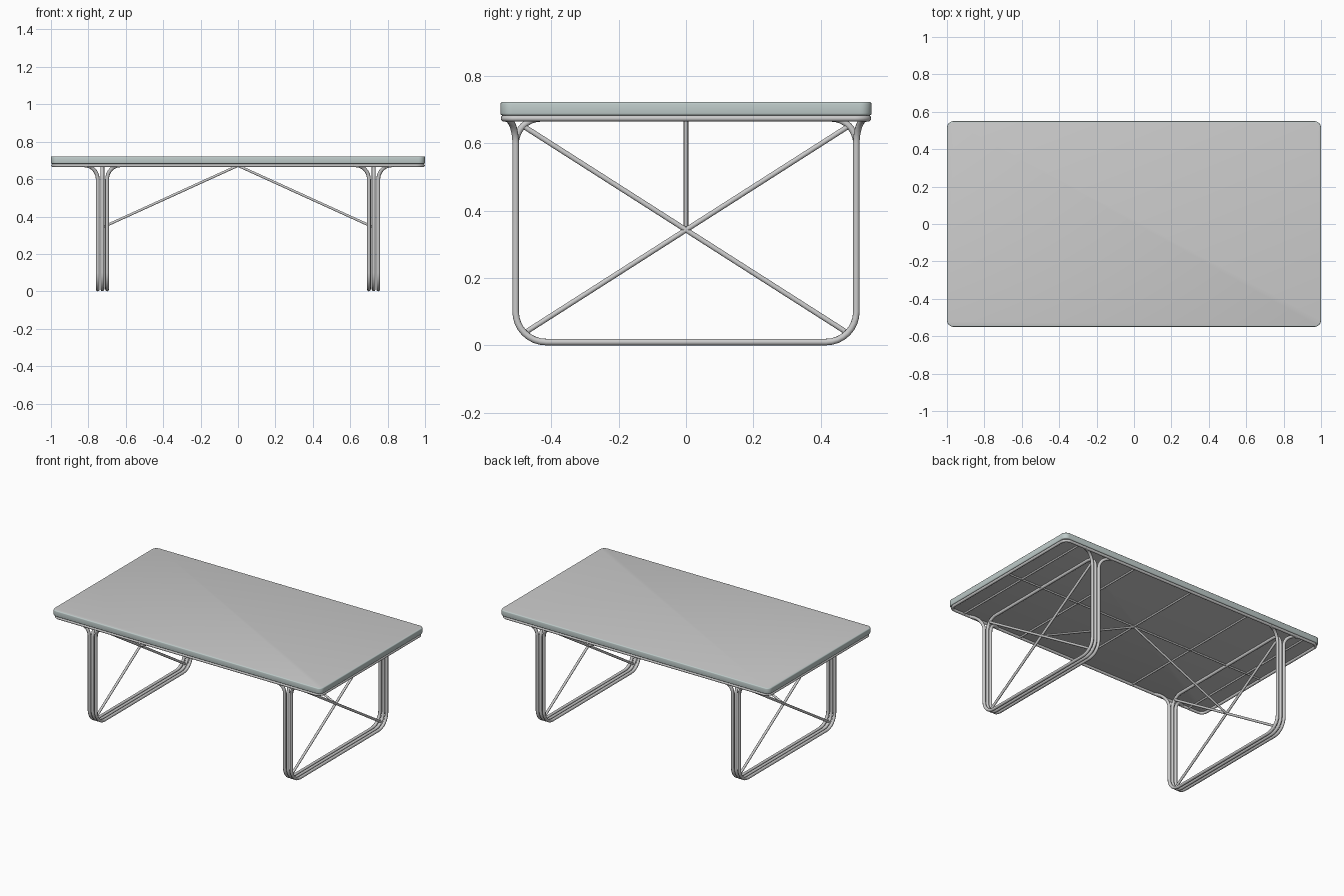
import bpy, bmesh, math
from mathutils import Vector

if "Cube" in bpy.data.objects:
    bpy.data.objects.remove(bpy.data.objects["Cube"])


def fillet(points, radii, closed=False, steps=8):
    """Round the corners of a polyline; radii is the trim length per corner."""
    pts = [Vector(p) for p in points]
    n = len(pts)
    out = []
    for i, p in enumerate(pts):
        r = radii[i]
        if r == 0 or (not closed and i in (0, n - 1)):
            out.append(p)
            continue
        d0 = (pts[i - 1] - p).normalized()
        d1 = (pts[(i + 1) % n] - p).normalized()
        half = d0.angle(d1) / 2
        bis = (d0 + d1).normalized()
        centre = p + bis * (r / math.cos(half))
        a, b = p + d0 * r - centre, p + d1 * r - centre
        total = a.angle(b)
        for k in range(steps + 1):
            t = k / steps
            v = (a * math.sin((1 - t) * total) + b * math.sin(t * total)) / math.sin(total)
            out.append(centre + v)
    return out


def tube(name, points, radius, closed=False):
    cu = bpy.data.curves.new(name, 'CURVE')
    cu.dimensions = '3D'
    cu.bevel_depth = radius
    cu.bevel_resolution = 3
    cu.use_fill_caps = True
    sp = cu.splines.new('POLY')
    sp.points.add(len(points) - 1)
    for q, p in zip(sp.points, points):
        q.co = (*p, 1)
    sp.use_cyclic_u = closed
    sp.use_smooth = True
    ob = bpy.data.objects.new(name, cu)
    bpy.context.collection.objects.link(ob)
    return ob


# Table top: rounded slab with grey faces and a green glass edge
bm = bmesh.new()
bmesh.ops.create_cube(bm, size=1)
bmesh.ops.scale(bm, vec=(2.0, 1.1, 0.04), verts=bm.verts)
bmesh.ops.translate(bm, vec=(0, 0, 0.702), verts=bm.verts)
upright = [e for e in bm.edges if abs(e.verts[0].co.z - e.verts[1].co.z) > 0.01]
bmesh.ops.bevel(bm, geom=upright, offset=0.035, segments=6, profile=0.5, affect='EDGES')
rims = [e for e in bm.edges if abs(e.verts[0].co.z - e.verts[1].co.z) < 0.001]
bmesh.ops.bevel(bm, geom=rims, offset=0.006, segments=3, profile=0.5, affect='EDGES')
bm.normal_update()
for f in bm.faces:
    f.material_index = 0 if abs(f.normal.z) > 0.99 else 1
me = bpy.data.meshes.new("table_top")
bm.to_mesh(me)
bm.free()
top = bpy.data.objects.new("table_top", me)
bpy.context.collection.objects.link(top)
for name, col in (("top_grey", (0.8, 0.8, 0.8, 1)), ("glass_edge", (0.52, 0.60, 0.59, 1))):
    m = bpy.data.materials.new(name)
    m.diffuse_color = col
    m.use_nodes = True
    m.node_tree.nodes["Principled BSDF"].inputs["Base Color"].default_value = m.diffuse_color
    me.materials.append(m)
bpy.context.view_layer.objects.active = top
top.select_set(True)
bpy.ops.object.shade_smooth_by_angle(angle=math.radians(35))

# Perimeter rail under the top
RZ = 0.673
rail = fillet([(-0.99, -0.54, RZ), (0.99, -0.54, RZ), (0.99, 0.54, RZ), (-0.99, 0.54, RZ)],
              [0.04] * 4, closed=True)
tube("perimeter_rail", rail, 0.009, closed=True)

# Thin support rods under the top
for i, x in enumerate((-0.88, -0.44, 0, 0.44, 0.88)):
    tube(f"cross_rod_{i}", [(x, -0.54, 0.675), (x, 0.54, 0.675)], 0.006)
tube("long_rod", [(-0.99, 0, 0.675), (0.99, 0, 0.675)], 0.006)

LEG_X, LEG_Y, R = 0.725, 0.505, 0.01
for s, side in ((-1, "left"), (1, "right")):
    x = s * LEG_X
    # Middle tube: closed rounded loop
    loop = fillet([(x, -LEG_Y, 0.01), (x, LEG_Y, 0.01), (x, LEG_Y, RZ), (x, -LEG_Y, RZ)],
                  [0.09, 0.09, 0.075, 0.075], closed=True)
    tube(f"{side}_leg_loop", loop, R, closed=True)
    # Outer tubes: U shapes flaring into the rail at the top
    for d, pos in ((-1, "a"), (1, "b")):
        u = x + d * 0.025
        path = [(u + d * 0.085, -0.54, RZ), (u, -LEG_Y, RZ), (u, -LEG_Y, 0.01),
                (u, LEG_Y, 0.01), (u, LEG_Y, RZ), (u + d * 0.085, 0.54, RZ)]
        tube(f"{side}_leg_flare_{pos}", fillet(path, [0, 0.075, 0.09, 0.09, 0.075, 0]), R)
    # Crossed braces inside the leg frame
    for d, pos in ((-1, "a"), (1, "b")):
        tube(f"{side}_x_brace_{pos}", [(x, -d * 0.482, 0.035), (x, d * 0.482, 0.65)], 0.008)
    # Diagonal stay from the brace crossing to the middle of the top
    tube(f"{side}_stay", [(x, 0, 0.342), (0, 0, 0.672)], 0.007)
